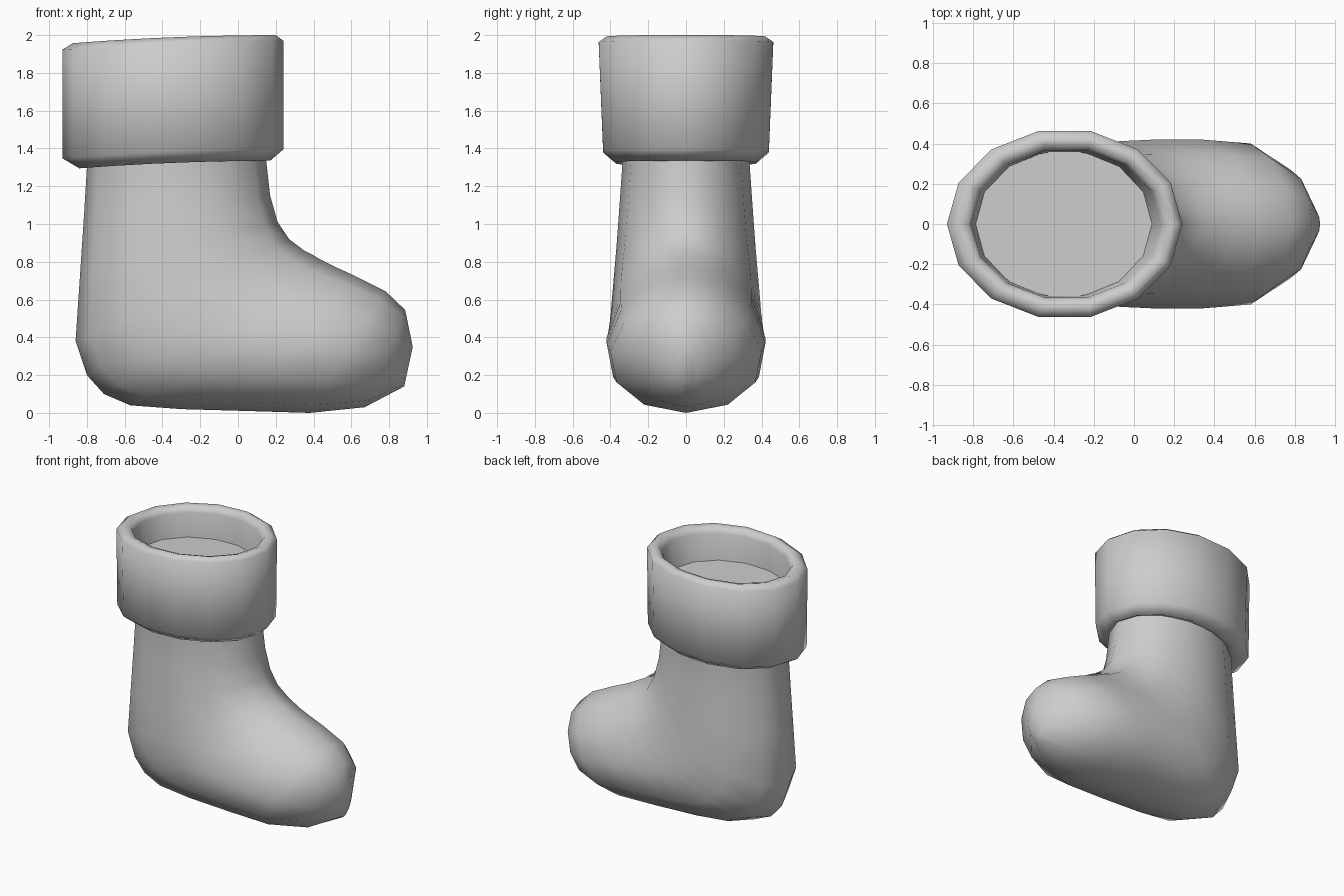
import bpy
import bmesh
from math import cos, sin, pi
from mathutils import Vector

old = bpy.data.objects.get("Cube")
if old:
    bpy.data.objects.remove(old, do_unlink=True)

grey = bpy.data.materials.new("plain_grey")
grey.use_nodes = True
colour = (0.61, 0.61, 0.61, 1)
grey.diffuse_color = colour
grey.node_tree.nodes["Principled BSDF"].inputs["Base Color"].default_value = colour


def loft(name, sections, sides, bend=None, caps=True):
    """Skin oval rings, each spanning heel point (x, z) to front point (x, z).
    Then come the half width and how much wider the ring is at its heel or sole side."""
    bm = bmesh.new()
    rings = []
    for ax, az, bx, bz, half, skew in sections:
        a, b = Vector((ax, 0, az)), Vector((bx, 0, bz))
        ring = []
        for i in range(sides):
            t = 2 * pi * i / sides
            p = (a + b) / 2 + (b - a) / 2 * cos(t)
            p.y = half * sin(t) * (1 - skew * cos(t))
            if bend:
                p.z += bend(p.x)
            ring.append(bm.verts.new(p))
        rings.append(ring)
    for r, s in zip(rings, rings[1:]):
        for i in range(sides):
            j = (i + 1) % sides
            bm.faces.new((r[i], r[j], s[j], s[i]))
    ends = []
    if caps:
        ends = [bm.faces.new(rings[0]), bm.faces.new(rings[-1])]
    bmesh.ops.recalc_face_normals(bm, faces=bm.faces)
    for f in bm.faces:
        f.smooth = True
    # keep the flat lining inside the cuff crisp
    if ends:
        ends[0].smooth = False
        for e in ends[0].edges:
            e.smooth = False
    mesh = bpy.data.meshes.new(name)
    bm.to_mesh(mesh)
    bm.free()
    mesh.materials.append(grey)
    obj = bpy.data.objects.new(name, mesh)
    bpy.context.collection.objects.link(obj)
    return obj


# Leg, heel, foot and toe as one bent tube
loft("boot_body", [
    (-0.80, 1.74, 0.11, 1.76, 0.375, 0),
    (-0.80, 1.30, 0.15, 1.33, 0.337, 0),
    (-0.815, 1.05, 0.17, 1.15, 0.352, 0),
    (-0.835, 0.75, 0.21, 1.01, 0.368, 0),
    (-0.86, 0.38, 0.27, 0.92, 0.388, 0),
    (-0.80, 0.20, 0.35, 0.86, 0.398, 0),
    (-0.71, 0.10, 0.39, 0.84, 0.405, 0.03),
    (-0.57, 0.04, 0.44, 0.81, 0.412, 0.06),
    (-0.30, 0.02, 0.51, 0.775, 0.42, 0.1),
    (0.05, 0.01, 0.62, 0.725, 0.42, 0.12),
    (0.38, 0.0, 0.78, 0.645, 0.40, 0.12),
    (0.67, 0.03, 0.885, 0.545, 0.27, 0.08),
    (0.88, 0.14, 0.925, 0.35, 0.06, 0),
], 12)


# Thick rolled cuff, dipping slightly towards the heel
def dip(x):
    return -0.045 * ((x - 0.2) / 1.1) ** 2


cuff = [
    (-0.79, 0.14, 0.335, 1.35),
    (-0.84, 0.17, 0.38, 1.335),
    (-0.93, 0.24, 0.45, 1.395),
    (-0.93, 0.24, 0.474, 1.97),
    (-0.875, 0.2, 0.43, 2.0),
    (-0.825, 0.155, 0.39, 1.985),
    (-0.81, 0.135, 0.375, 1.95),
    (-0.78, 0.08, 0.365, 1.72),
]
loft("boot_cuff", [(a, z, b, z, w, 0) for a, b, w, z in cuff], 14,
     bend=dip, caps=False)
